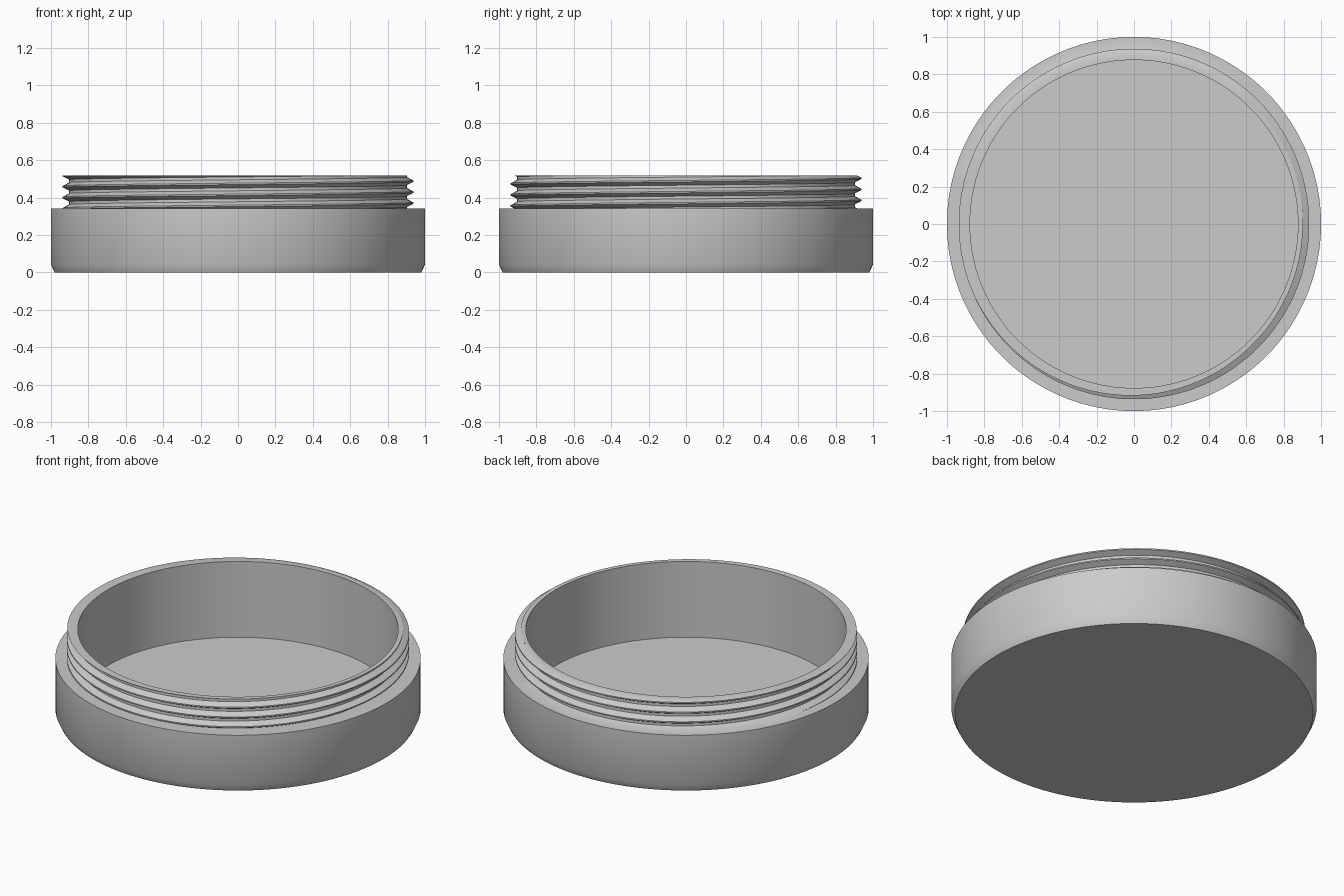
import bpy
import bmesh
from math import cos, sin, tau, floor, radians

cube = bpy.data.objects.get("Cube")
if cube:
    bpy.data.objects.remove(cube, do_unlink=True)

# Main dimensions
SEGMENTS = 180
LEDGE_Z, RIM_Z, FLOOR_Z = 0.343, 0.518, 0.06
BORE, ROOT, CREST = 0.877, 0.903, 0.937
PITCH, THREAD_START = 0.0587, 0.371

# One thread tooth: (height as a fraction of the pitch from crest centre, radius)
TOOTH = [(-0.37, ROOT), (-0.065, CREST), (0.065, CREST), (0.37, ROOT)]


def thread_radius(z, turn):
    """Radius of the threaded neck at a height and turn fraction."""
    phase = (z - THREAD_START) / PITCH - turn
    offset = abs(phase - floor(phase + 0.5))
    t = min(max((offset - 0.065) / (0.37 - 0.065), 0), 1)
    return CREST + (ROOT - CREST) * t


def profile(turn):
    """Closed wall section, from the underside centre to the floor centre."""
    points = [(0, 0), (0.98, 0), (1, 0.042), (1, LEDGE_Z)]
    points.append((thread_radius(LEDGE_Z, turn), LEDGE_Z))
    for k in range(-2, 4):
        for fraction, radius in TOOTH:
            z = THREAD_START + PITCH * (k + turn + fraction)
            if z < LEDGE_Z or z > RIM_Z:
                z = min(max(z, LEDGE_Z), RIM_Z)
                radius = thread_radius(z, turn)
            points.append((radius, z))
    points.append((thread_radius(RIM_Z, turn), RIM_Z))
    return points + [(BORE, RIM_Z), (BORE, FLOOR_Z), (0, FLOOR_Z)]


# Sweep the section once around, the thread climbing one pitch per turn
bm = bmesh.new()
columns = []
for i in range(SEGMENTS + 1):
    turn = i / SEGMENTS
    a = turn * tau
    columns.append([bm.verts.new((r * cos(a), r * sin(a), z))
                    for r, z in profile(turn)])
for left, right in zip(columns, columns[1:]):
    for j in range(len(left) - 1):
        bm.faces.new((left[j], right[j], right[j + 1], left[j + 1]))
bmesh.ops.remove_doubles(bm, verts=bm.verts, dist=0.00005)
bmesh.ops.recalc_face_normals(bm, faces=bm.faces)

mesh = bpy.data.meshes.new("threaded_jar")
bm.to_mesh(mesh)
bm.free()
jar = bpy.data.objects.new("threaded_jar", mesh)
bpy.context.collection.objects.link(jar)

# Plain grey finish
grey = bpy.data.materials.new("plain grey")
grey.use_nodes = True
color = (0.6, 0.6, 0.6, 1)
grey.diffuse_color = color
grey.node_tree.nodes["Principled BSDF"].inputs["Base Color"].default_value = color
mesh.materials.append(grey)

# Smooth walls with crisp thread and rim edges
bpy.ops.object.select_all(action='DESELECT')
jar.select_set(True)
bpy.context.view_layer.objects.active = jar
bpy.ops.object.shade_smooth_by_angle(angle=radians(30))
